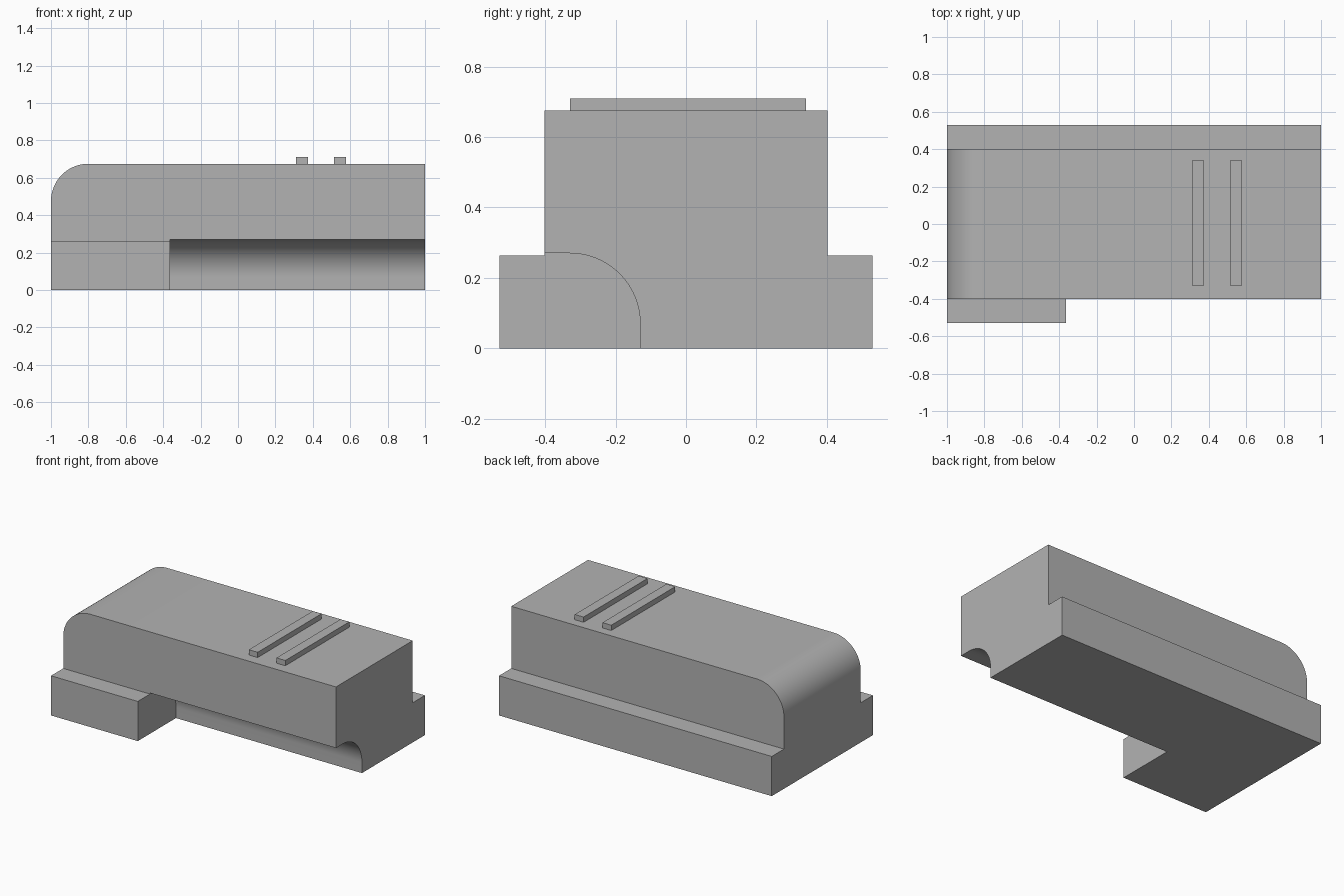
import bpy
import bmesh
from math import sin, cos, pi, radians
from mathutils import Vector

cube = bpy.data.objects.get("Cube")
if cube:
    bpy.data.objects.remove(cube, do_unlink=True)

grey = bpy.data.materials.new("plain_grey")
grey.use_nodes = True
COLOUR = (0.45, 0.45, 0.45, 1)
grey.diffuse_color = COLOUR
grey.node_tree.nodes["Principled BSDF"].inputs["Base Color"].default_value = COLOUR


def prism(name, outline, x0, x1, round_end=0):
    """Extrude a (y, z) outline along x, optionally rounding the top edge at x0."""
    bm = bmesh.new()
    face = bm.faces.new([bm.verts.new((x0, y, z)) for y, z in outline])
    out = bmesh.ops.extrude_face_region(bm, geom=[face], use_keep_orig=True)
    moved = [g for g in out["geom"] if isinstance(g, bmesh.types.BMVert)]
    bmesh.ops.translate(bm, verts=moved, vec=Vector((x1 - x0, 0, 0)))
    bmesh.ops.recalc_face_normals(bm, faces=bm.faces[:])
    if round_end:
        top = max(z for _, z in outline)
        edges = [e for e in bm.edges
                 if all(abs(v.co.x - x0) + abs(v.co.z - top) < 1e-4 for v in e.verts)]
        bmesh.ops.bevel(bm, geom=edges, offset=round_end, segments=24,
                        profile=0.5, affect='EDGES')
    mesh = bpy.data.meshes.new(name)
    bm.to_mesh(mesh)
    bm.free()
    mesh.materials.append(grey)
    obj = bpy.data.objects.new(name, mesh)
    bpy.context.collection.objects.link(obj)
    return obj


# Stepped body with a rounded end
BASE, BODY, STEP, TOP = 0.53, 0.402, 0.263, 0.675
half = [(BASE, 0), (BASE, STEP), (BODY, STEP), (BODY, TOP)]
body = prism("body", half + [(-y, z) for y, z in reversed(half)], -1, 1, round_end=0.2)

# Quarter-round groove cut under the front side
R = 0.2
arc = [(-0.33 + R * sin(i * pi / 48), 0.07 + R * cos(i * pi / 48)) for i in range(25)]
groove = prism("groove_cutter", [(-0.7, -0.1), (-0.7, 0.27)] + arc + [(-0.13, -0.1)],
               -0.364, 1.2)
groove.hide_render = True
groove.hide_set(True)
cut = body.modifiers.new("groove", 'BOOLEAN')
cut.operation = 'DIFFERENCE'
cut.solver = 'EXACT'
cut.object = groove

bpy.ops.object.select_all(action='DESELECT')
bpy.context.view_layer.objects.active = body
body.select_set(True)
bpy.ops.object.modifier_apply(modifier=cut.name)
bpy.ops.object.shade_smooth_by_angle(angle=radians(30))
bpy.data.objects.remove(groove, do_unlink=True)

# Two raised ribs across the top
for i, x in enumerate((0.31, 0.513)):
    prism(f"top_rib_{i + 1}", [(-0.33, TOP), (0.34, TOP), (0.34, 0.71), (-0.33, 0.71)],
          x, x + 0.065)
